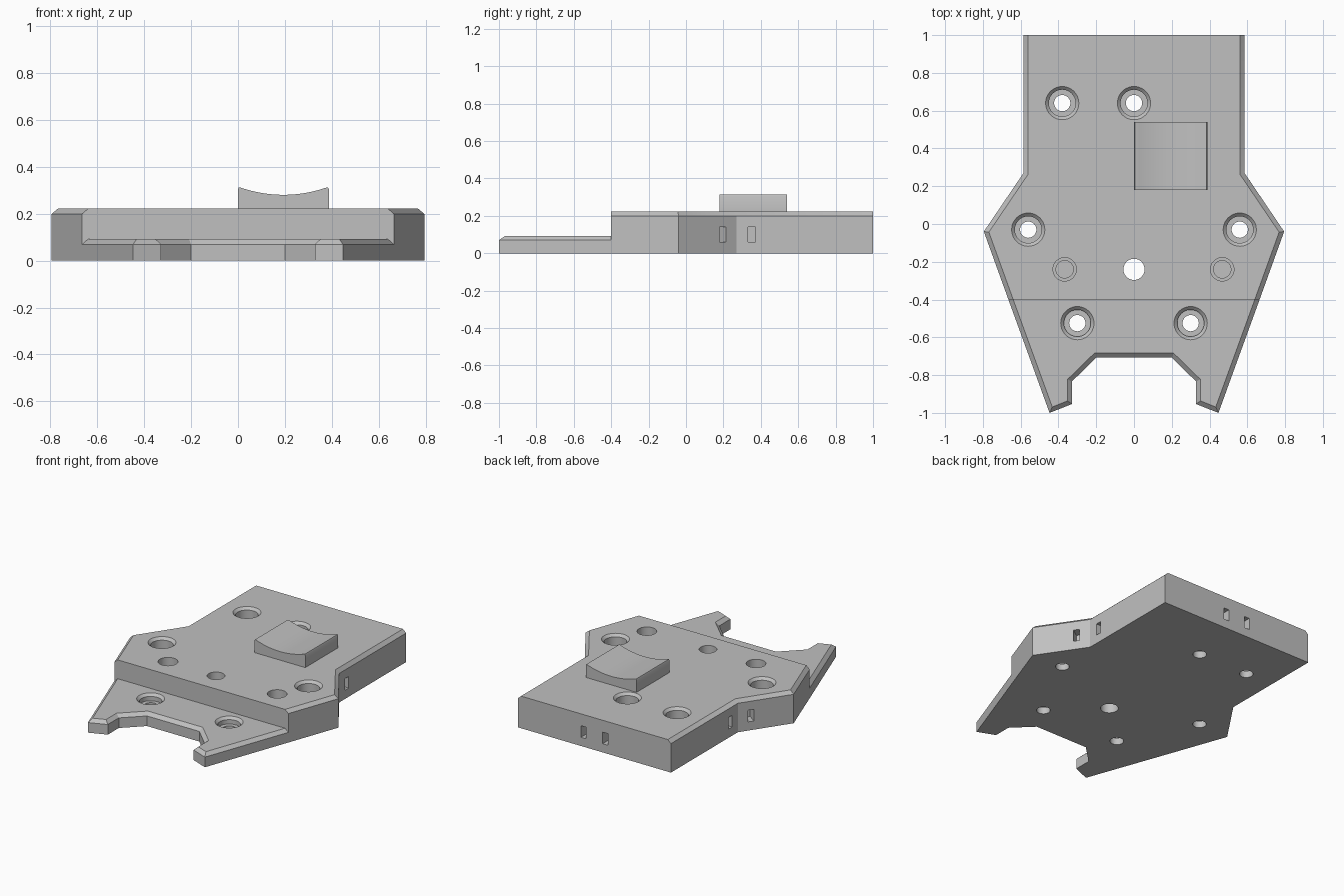
import bpy, bmesh, math
from mathutils import Vector, Matrix

old = bpy.data.objects.get("Cube")
if old:
    bpy.data.objects.remove(old, do_unlink=True)

grey = bpy.data.materials.new("plain grey")
grey.use_nodes = True
grey.diffuse_color = (0.53, 0.53, 0.53, 1)
grey.node_tree.nodes["Principled BSDF"].inputs["Base Color"].default_value = grey.diffuse_color

TOP, PLATE_TOP, CHAMFER = 0.222, 0.092, 0.024
STEP_Y = -0.4


def make_object(name, bm):
    bmesh.ops.recalc_face_normals(bm, faces=bm.faces)
    mesh = bpy.data.meshes.new(name)
    bm.to_mesh(mesh)
    bm.free()
    mesh.materials.append(grey)
    ob = bpy.data.objects.new(name, mesh)
    bpy.context.collection.objects.link(ob)
    return ob


def loft(bm, rings):
    """Closed solid through rings of equal point count."""
    loops = [[bm.verts.new(p) for p in ring] for ring in rings]
    for a, b in zip(loops, loops[1:]):
        for i in range(len(a)):
            j = (i + 1) % len(a)
            bm.faces.new((a[i], a[j], b[j], b[i]))
    bm.faces.new(loops[0][::-1])
    bm.faces.new(loops[-1])


def inset(points, square_y):
    """Shrink a counter-clockwise outline, leaving edges lying on square_y alone."""
    def line(a, b):
        d = (b - a).normalized()
        square = abs(a.y - square_y) < 1e-5 and abs(b.y - square_y) < 1e-5
        return Vector((-d.y, d.x)), 0 if square else CHAMFER
    out = []
    for i, p in enumerate(points):
        n1, o1 = line(points[i - 1], p)
        n2, o2 = line(p, points[(i + 1) % len(points)])
        det = n1.x * n2.y - n1.y * n2.x
        out.append(p + Vector((o1 * n2.y - o2 * n1.y, n1.x * o2 - n2.x * o1)) / det)
    return out


def slab(name, half, top, square_y):
    """Mirrored outline, extruded, with a chamfered top edge."""
    right = [Vector(p) for p in half]
    points = right + [Vector((-p.x, p.y)) for p in reversed(right)]
    upper = inset(points, square_y)
    bm = bmesh.new()
    loft(bm, [[(p.x, p.y, z) for p in ring] for ring, z in
              ((points, 0), (points, top - CHAMFER * 0.92), (upper, top))])
    return make_object(name, bm)


def apply_boolean(target, other, operation):
    mod = target.modifiers.new("join", "BOOLEAN")
    mod.object, mod.operation, mod.solver = other, operation, "EXACT"
    bpy.context.view_layer.objects.active = target
    bpy.ops.object.modifier_apply(modifier=mod.name)
    bpy.data.objects.remove(other, do_unlink=True)


def lathe(bm, x, y, profile, sides=40):
    loft(bm, [[(x + r * math.cos(t), y + r * math.sin(t), z)
               for t in (math.tau * i / sides for i in range(sides))]
              for r, z in profile])


# Thick body and thin forked front plate
step_x = 0.665
body = slab("base_body", [(step_x, STEP_Y), (0.795, -0.04), (0.585, 0.27), (0.585, 1)],
            TOP, STEP_Y)
# The back edge stays square
for v in body.data.vertices:
    if v.co.y > 0.9:
        v.co.y = 1
plate = slab("front_plate", [(0.2, -0.708), (0.328, -0.833), (0.328, -0.953),
                             (0.447, -1), (step_x, STEP_Y)], PLATE_TOP, STEP_Y)
apply_boolean(body, plate, "UNION")

# Counterbored screw holes with chamfered rims
cut = bmesh.new()
screws = [(s * x, y, top) for s in (-1, 1)
          for x, y, top in ((0.3, -0.525, PLATE_TOP), (0.56, -0.03, TOP))]
screws += [(-0.38, 0.64, TOP), (0, 0.64, TOP)]
for x, y, top in screws:
    lathe(cut, x, y, [(0.043, -0.05), (0.043, 0.045), (0.071, 0.045),
                      (0.071, top - 0.017), (0.088, top), (0.088, top + 0.05)])

# Centre through hole and two stepped blind holes
lathe(cut, 0, -0.24, [(0.056, -0.05), (0.056, TOP + 0.05)])
for x in (-0.367, 0.467):
    lathe(cut, x, -0.24, [(0.046, 0.04), (0.046, 0.08), (0.062, 0.08), (0.062, TOP + 0.05)])


# Tie slots in the side and back walls
def slot(x, y, angle):
    place = (Matrix.Translation((x, y, 0.1)) @ Matrix.Rotation(angle, 4, "Z")
             @ Matrix.Diagonal((0.14, 0.04, 0.08, 1)))
    bmesh.ops.create_cube(cut, size=1, matrix=place)


slant = math.atan2(0.21, 0.31)
for s in (-1, 1):
    slot(s * 0.585, 0.352, 0)
    slot(s * 0.635, 0.196, s * slant)
    slot(s * 0.083, 1, math.pi / 2)

cutter = make_object("hole_cutter", cut)
cutter.hide_render = True
apply_boolean(body, cutter, "DIFFERENCE")

# Saddle pad with a concave top and softened corners
width, dip, rise = 0.388, 0.035, 0.094
radius = ((width / 2) ** 2 + dip ** 2) / (2 * dip)
profile = [(0, TOP), (width, TOP), (width, TOP + rise - 0.012), (width - 0.004, TOP + rise - 0.003)]
for i in range(25):
    u = (width / 2 - 0.012) * (1 - i / 12)
    profile.append((width / 2 + u, TOP + rise - dip + radius - math.sqrt(radius ** 2 - u ** 2)))
profile += [(0.004, TOP + rise - 0.003), (0, TOP + rise - 0.012)]
bm = bmesh.new()
loft(bm, [[(x, y, z) for x, z in profile] for y in (0.18, 0.54)])
pad = make_object("saddle_pad", bm)

# Smooth the curved walls, keep edges sharp
for ob in (body, pad):
    bpy.ops.object.select_all(action="DESELECT")
    ob.select_set(True)
    bpy.context.view_layer.objects.active = ob
    bpy.ops.object.shade_smooth_by_angle(angle=math.radians(25))
